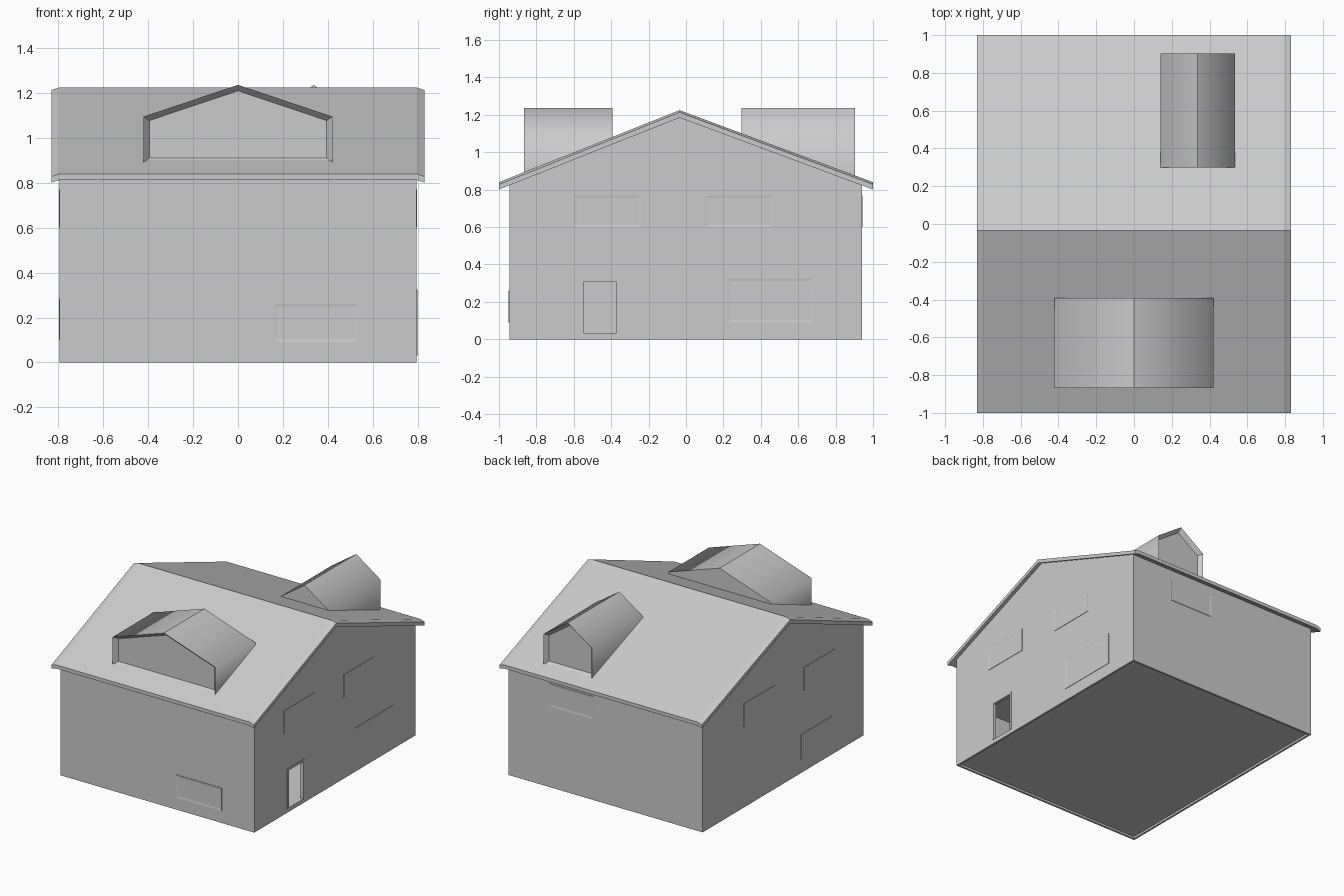
import bpy, bmesh
from mathutils import Vector

cube = bpy.data.objects.get("Cube")
if cube:
    bpy.data.objects.remove(cube, do_unlink=True)

grey = bpy.data.materials.new("plain_grey")
grey.use_nodes = True
grey.diffuse_color = (0.6, 0.6, 0.6, 1)
grey.node_tree.nodes["Principled BSDF"].inputs["Base Color"].default_value = (0.6, 0.6, 0.6, 1)


def finish(name, bm):
    bmesh.ops.recalc_face_normals(bm, faces=bm.faces)
    mesh = bpy.data.meshes.new(name)
    bm.to_mesh(mesh)
    bm.free()
    mesh.materials.append(grey)
    obj = bpy.data.objects.new(name, mesh)
    bpy.context.collection.objects.link(obj)
    return obj


def loft(loops):
    """Closed solid through matching loops of points."""
    bm = bmesh.new()
    rings = [[bm.verts.new(p) for p in loop] for loop in loops]
    n = len(rings[0])
    for a, b in zip(rings, rings[1:]):
        for i in range(n):
            j = (i + 1) % n
            bm.faces.new((a[i], a[j], b[j], b[i]))
    bm.faces.new(rings[0])
    bm.faces.new(rings[-1])
    bmesh.ops.recalc_face_normals(bm, faces=bm.faces)
    return bm


def box(lo, hi):
    x0, y0, z0 = lo
    x1, y1, z1 = hi
    return loft([[(x0, y0, z), (x1, y0, z), (x1, y1, z), (x0, y1, z)] for z in (z0, z1)])


def cut(obj, lo, hi):
    cutter = finish("cutter", box(lo, hi))
    cutter.hide_render = True
    mod = obj.modifiers.new("cut", "BOOLEAN")
    mod.operation = "DIFFERENCE"
    mod.solver = "EXACT"
    mod.object = cutter
    bpy.context.view_layer.objects.active = obj
    bpy.ops.object.modifier_apply(modifier=mod.name)
    bpy.data.objects.remove(cutter, do_unlink=True)


def inset_face(bm, direction, rim, depth):
    """Frame the face that looks along direction and sink its middle."""
    d = Vector(direction)
    bm.normal_update()
    face = max(bm.faces, key=lambda f: f.normal.dot(d))
    bmesh.ops.inset_region(bm, faces=[face], thickness=rim, use_even_offset=True)
    bmesh.ops.translate(bm, verts=face.verts, vec=-d * depth)


# House body with gable ends
WX, WF, WB, RIDGE = 0.795, -0.945, 0.94, -0.035
gable = [(WF, 0), (WB, 0), (WB, 0.838), (RIDGE, 1.205), (WF, 0.838)]
walls = finish("walls", loft([[(x, y, z) for y, z in gable] for x in (-WX, WX)]))

# Ground floor room, doorway and shallow recess under the floor
cut(walls, (-0.775, -0.925, 0.03), (0.775, 0.92, 0.5))
cut(walls, (0.7, -0.545, 0.03), (0.9, -0.375, 0.31))
cut(walls, (-0.78, -0.93, -0.1), (0.78, 0.925, 0.015))

# Roof slab, drooping slightly at the gable overhangs
slab = [(-1, 0.84), (RIDGE, 1.225), (1, 0.84), (1, 0.813), (RIDGE, 1.197), (-1, 0.813)]
stations = [(-0.83, 0.012), (-0.795, 0), (0.795, 0), (0.83, 0.012)]
finish("roof", loft([[(x, y, z - drop) for y, z in slab] for x, drop in stations]))


# Dormers with a sunk gable panel and softly shaded eaves
def dormer(name, x0, x1, front, back, base, eave, top):
    mid = (x0 + x1) / 2
    profile = [(x0, base), (x1, base), (x1, eave), (mid, top), (x0, eave)]
    bm = loft([[(x, y, z) for x, z in profile] for y in (front, back)])
    for f in bm.faces:
        f.smooth = abs(f.normal.y) < 0.5 and f.normal.z > -0.5
    for e in bm.edges:
        if all(abs(v.co.x - mid) < 0.001 for v in e.verts):
            e.smooth = False
    inset_face(bm, (0, -1 if front < back else 1, 0), 0.025, 0.03)
    for f in bm.faces:
        if abs(f.normal.y) > 0.5:
            f.smooth = False
    finish(name, bm)


dormer("front_dormer", -0.42, 0.42, -0.867, -0.393, 0.885, 1.095, 1.236)
dormer("back_dormer", 0.14, 0.535, 0.903, 0.298, 0.87, 1.1, 1.236)


# Framed windows standing just proud of the walls
def window(name, side, a, b, z0, z1):
    if side[0]:
        w = side[0] * WX
        lo, hi = (w - 0.003, a, z0), (w + 0.003, b, z1)
    else:
        w = WF if side[1] < 0 else WB
        lo, hi = (a, w - 0.003, z0), (b, w + 0.003, z1)
    bm = box(lo, hi)
    inset_face(bm, side, 0.014, 0.002)
    finish(name, bm)


LEFT, RIGHT, FRONT, BACK = (1, 0, 0), (-1, 0, 0), (0, -1, 0), (0, 1, 0)
for label, side in (("left", LEFT), ("right", RIGHT)):
    window(label + "_upper_front_window", side, -0.6, -0.24, 0.6, 0.77)
    window(label + "_upper_back_window", side, 0.1, 0.46, 0.6, 0.77)
window("left_lower_window", LEFT, 0.22, 0.68, 0.09, 0.325)
window("right_lower_window", RIGHT, -0.57, -0.21, 0.1, 0.285)
window("front_lower_window", FRONT, 0.16, 0.53, 0.09, 0.26)
window("back_upper_window", BACK, 0.1, 0.46, 0.6, 0.77)

# Door frame around the opening
for name, y0, y1, z0, z1 in (("door_jamb_front", -0.56, -0.545, 0.03, 0.325),
                             ("door_jamb_back", -0.375, -0.36, 0.03, 0.325),
                             ("door_lintel", -0.545, -0.375, 0.31, 0.325)):
    finish(name, box((WX - 0.003, y0, z0), (WX + 0.004, y1, z1)))
